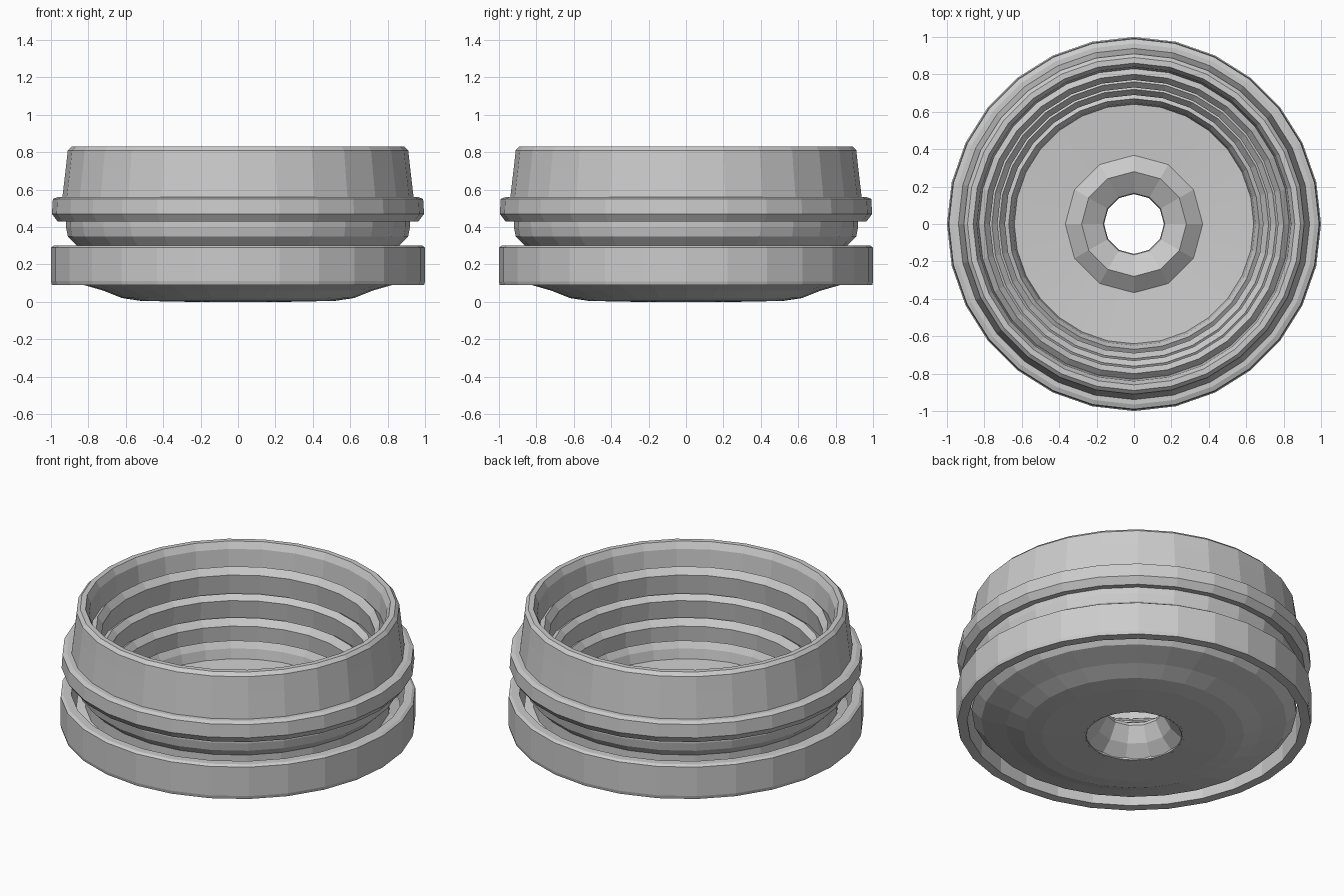
import bpy, bmesh
from math import cos, sin, pi


def lathe(name, profile, sides):
    """Revolve a closed (r, z) profile about z with flat facets."""
    bm = bmesh.new()
    rings = []
    for r, z in profile:
        rings.append([bm.verts.new((r * cos(2 * pi * i / sides),
                                    r * sin(2 * pi * i / sides), z))
                      for i in range(sides)])
    for a, b in zip(rings, rings[1:] + rings[:1]):
        for i in range(sides):
            j = (i + 1) % sides
            bm.faces.new((a[i], a[j], b[j], b[i]))
    bmesh.ops.recalc_face_normals(bm, faces=bm.faces)
    mesh = bpy.data.meshes.new(name)
    bm.to_mesh(mesh)
    bm.free()
    obj = bpy.data.objects.new(name, mesh)
    bpy.context.collection.objects.link(obj)
    return obj


SIDES = 28

# bowl: underside dish, lip behind the ring, outer wall, rim,
# lipped inner steps, flat floor
lathe("stepped_barrel", [
    (0.27, 0.00), (0.52, 0.005), (0.62, 0.02), (0.72, 0.06), (0.86, 0.10),
    (0.915, 0.16), (0.915, 0.20), (0.86, 0.22),
    (0.86, 0.30), (0.91, 0.35), (0.92, 0.40), (0.92, 0.44), (0.91, 0.55),
    (0.94, 0.55), (0.92, 0.72), (0.91, 0.81), (0.89, 0.83),
    (0.86, 0.83), (0.84, 0.79), (0.83, 0.67),
    (0.80, 0.70), (0.77, 0.66), (0.79, 0.53),
    (0.76, 0.55), (0.73, 0.52), (0.75, 0.40),
    (0.72, 0.42), (0.69, 0.38), (0.70, 0.28),
    (0.67, 0.30), (0.65, 0.26), (0.64, 0.20), (0.36, 0.18), (0.28, 0.18)],
    SIDES)

# coarse raised hub around the centre hole, recessed underneath
lathe("hub_cone", [(0.285, 0.00), (0.21, 0.07), (0.16, 0.16),
                   (0.165, 0.18), (0.28, 0.25), (0.38, 0.17)], 12)

# middle flange band
lathe("middle_flange", [(0.90, 0.44), (0.965, 0.43), (0.995, 0.47),
                        (0.99, 0.55), (0.965, 0.56), (0.90, 0.56)], SIDES)

# loose lower ring, with a narrow gap to the bowl
lathe("lower_ring", [(0.94, 0.09), (0.995, 0.09), (1.00, 0.11),
                     (1.00, 0.29), (0.985, 0.30), (0.94, 0.30)], SIDES)
